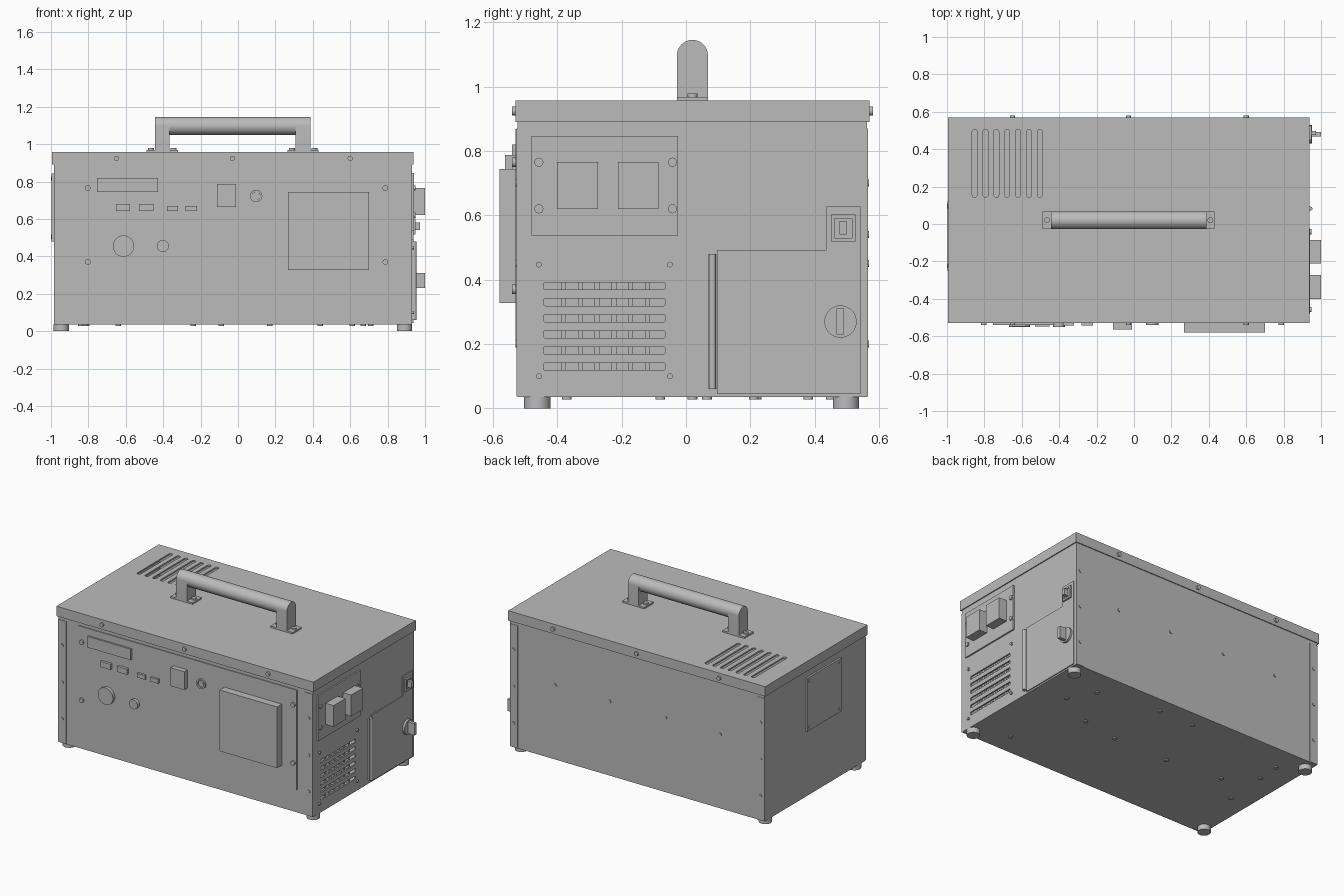
import bpy, bmesh, math
from mathutils import Matrix, Vector

cube = bpy.data.objects.get("Cube")
if cube:
    bpy.data.objects.remove(cube, do_unlink=True)

grey = bpy.data.materials.new("plain grey")
grey.use_nodes = True
grey.diffuse_color = (0.5, 0.5, 0.5, 1)
grey.node_tree.nodes["Principled BSDF"].inputs["Base Color"].default_value = (0.5, 0.5, 0.5, 1)

AXES = {"x": Vector((1, 0, 0)), "y": Vector((0, 1, 0)), "z": Vector((0, 0, 1))}


def finish(name, bm, smooth=False):
    bmesh.ops.recalc_face_normals(bm, faces=bm.faces)
    mesh = bpy.data.meshes.new(name)
    bm.to_mesh(mesh)
    bm.free()
    mesh.materials.append(grey)
    ob = bpy.data.objects.new(name, mesh)
    bpy.context.collection.objects.link(ob)
    if smooth:
        bpy.ops.object.select_all(action="DESELECT")
        ob.select_set(True)
        bpy.context.view_layer.objects.active = ob
        bpy.ops.object.shade_smooth_by_angle(angle=math.radians(35))
    return ob


def box(name, x, y, z, round_axis=None, radius=0.01):
    """Box from axis ranges, optionally with rounded edges along one axis."""
    bm = bmesh.new()
    bmesh.ops.create_cube(bm, size=1)
    for v in bm.verts:
        v.co = Vector([(r[0] + r[1]) / 2 + c * (r[1] - r[0]) for r, c in zip((x, y, z), v.co)])
    if round_axis:
        axis = AXES[round_axis]
        edges = [e for e in bm.edges
                 if abs((e.verts[0].co - e.verts[1].co).normalized().dot(axis)) > 0.9]
        bmesh.ops.bevel(bm, geom=edges, offset=radius, segments=4, affect="EDGES", profile=0.5)
    return finish(name, bm)


def disc(name, centre, radius, depth, axis, sides=32):
    """Cylinder whose base sits at centre and which grows by depth along the axis."""
    bm = bmesh.new()
    bmesh.ops.create_cone(bm, cap_ends=True, segments=sides, radius1=radius,
                          radius2=radius, depth=abs(depth))
    turn = AXES["z"].rotation_difference(AXES[axis]).to_matrix().to_4x4()
    shift = Matrix.Translation(Vector(centre) + AXES[axis] * depth / 2)
    bmesh.ops.transform(bm, matrix=shift @ turn, verts=bm.verts)
    return finish(name, bm, True)


def prism(name, outline, axis, start, end):
    """Extrude a closed outline along x; outline is (y, z) pairs."""
    bm = bmesh.new()
    face = bm.faces.new([bm.verts.new((start, p, q)) for p, q in outline])
    moved = bmesh.ops.extrude_face_region(bm, geom=[face])["geom"]
    bmesh.ops.translate(bm, vec=AXES[axis] * (end - start),
                        verts=[v for v in moved if isinstance(v, bmesh.types.BMVert)])
    return finish(name, bm, True)


def cut(target, cutters):
    bpy.context.view_layer.objects.active = target
    for c in cutters:
        mod = target.modifiers.new("cut", "BOOLEAN")
        mod.operation, mod.solver, mod.object = "DIFFERENCE", "EXACT", c
        bpy.ops.object.modifier_apply(modifier=mod.name)
        bpy.data.objects.remove(c, do_unlink=True)


LEFT, RIGHT, FRONT, BACK = -0.985, 0.93, -0.523, 0.562
FACE = -0.529    # outer face of the front panel

# Hollow cabinet with ventilation slots in its side
cabinet = box("cabinet", (LEFT, RIGHT), (FRONT, BACK), (0.035, 0.94))
cut(cabinet, [box("cavity", (LEFT + 0.01, RIGHT - 0.01), (FRONT + 0.01, BACK - 0.01), (0.045, 1.0))])
cut(cabinet, [box("vent", (0.85, 1.0), (-0.442, -0.065), (z - 0.011, z + 0.011), "x", 0.004)
              for z in [0.13 + 0.05 * i for i in range(6)]])
for i in range(6):
    y = -0.38 + 0.052 * i
    box("vent_bar", (0.9, 0.921), (y - 0.008, y + 0.008), (0.11, 0.4))

# Overhanging lid with slots
lid = box("lid", (-0.995, 0.938), (-0.53, 0.57), (0.89, 0.957))
cut(lid, [box("lid_cavity", (-0.987, 0.931), (-0.524, 0.564), (0.8, 0.947))])
cut(lid, [box("lid_slot", (x - 0.013, x + 0.013), (0.143, 0.505), (0.92, 1.0), "z", 0.012)
          for x in [-0.852 + 0.058 * i for i in range(7)]])
for x in (-0.65, -0.03, 0.6):
    disc("lid_screw_front", (x, -0.53, 0.924), 0.014, -0.011, "y", 16)
    disc("lid_screw_back", (x, 0.57, 0.924), 0.014, 0.011, "y", 16)

# Corner flanges with their screws
for x0, x1 in ((LEFT, LEFT + 0.06), (RIGHT - 0.06, RIGHT)):
    for y, out in ((FRONT, -1), (BACK, 1)):
        box("corner_flange", (x0, x1), sorted((y, y + out * 0.003)), (0.037, 0.87))
        for z in (0.2, 0.45, 0.7):
            disc("flange_screw", ((x0 + x1) / 2, y, z), 0.011, out * 0.007, "y", 12)
for x in (-0.65, -0.24, 0.18, 0.59):
    disc("back_screw", (x, BACK, 0.54), 0.011, 0.006, "y", 12)

# Front control panel
box("front_panel", (-0.83, 0.812), (FACE, FRONT), (0.19, 0.868))
for x in (-0.803, 0.788):
    for z in (0.37, 0.765):
        disc("panel_screw", (x, FACE, z), 0.015, -0.012, "y", 16)


def front_block(name, x, z, depth):
    return box(name, x, (FACE - depth, FACE), z)


front_block("display", (-0.755, -0.428), (0.745, 0.82), 0.012)
front_block("rocker_switch", (-0.113, -0.01), (0.663, 0.787), 0.034)
front_block("control_box", (0.268, 0.7), (0.328, 0.744), 0.051)
for x in (-0.615, -0.49):
    front_block("large_button", (x - 0.038, x + 0.038), (0.642, 0.68), 0.018)
for x in (-0.35, -0.25):
    front_block("small_button", (x - 0.03, x + 0.03), (0.642, 0.67), 0.014)
disc("large_knob", (-0.612, FACE, 0.455), 0.057, -0.022, "y", 40)
disc("small_knob", (-0.402, FACE, 0.455), 0.032, -0.022, "y")
socket = disc("socket_ring", (0.097, FACE, 0.723), 0.033, -0.012, "y")
cut(socket, [disc("socket_hole", (0.097, FACE - 0.004, 0.723), 0.022, -0.03, "y")])

# Outlet plate on the side, with two outlets
box("outlet_plate", (RIGHT, 0.94), (-0.48, -0.025), (0.537, 0.846))
for y in (-0.457, -0.042):
    for z in (0.62, 0.765):
        disc("outlet_screw", (0.94, y, z), 0.014, 0.008, "x", 16)
for y in (-0.4, -0.212):
    box("outlet", (0.94, 1.0), (y, y + 0.126), (0.62, 0.765))
for y in (-0.457, -0.05):
    for z in (0.1, 0.447):
        disc("vent_screw", (RIGHT, y, z), 0.009, 0.01, "x", 12)

# Stepped side door, hinge, latch and turn knob
door = [(0.096, 0.045), (0.542, 0.045), (0.542, 0.627), (0.436, 0.627), (0.436, 0.493), (0.096, 0.493)]
prism("side_door", door, "x", RIGHT, 0.937)
disc("hinge_pin", (0.943, 0.082, 0.06), 0.011, 0.42, "z", 16)
box("hinge_leaf", (RIGHT, 0.941), (0.07, 0.093), (0.06, 0.48))
latch = box("latch_frame", (0.937, 0.948), (0.45, 0.526), (0.518, 0.602))
cut(latch, [box("latch_recess", (0.941, 1.0), (0.461, 0.515), (0.53, 0.59))])
box("latch_tab", (0.937, 0.972), (0.477, 0.498), (0.54, 0.582))
disc("turn_knob_base", (0.937, 0.48, 0.27), 0.05, 0.014, "x", 40)
box("turn_knob_grip", (0.95, 1.0), (0.468, 0.491), (0.23, 0.31))

# Cover plate on the opposite side
box("cover_plate", (-0.997, LEFT), (-0.25, 0.12), (0.48, 0.842))
for y in (-0.225, 0.095):
    for z in (0.505, 0.817):
        disc("cover_screw", (-0.997, y, z), 0.011, -0.003, "x", 12)

# Carrying handle: arched posts, round grip, screwed feet
MID, R, TOP = 0.02, 0.048, 1.097
arch = [(MID - R, 0.957), (MID + R, 0.957)]
arch += [(MID + R * math.cos(math.pi * i / 20), TOP + R * math.sin(math.pi * i / 20)) for i in range(21)]
disc("handle_grip", (-0.4, MID, TOP), R, 0.745, "x", 40)
for x0, x1 in ((-0.445, -0.365), (0.308, 0.388)):
    prism("handle_post", arch, "x", x0, x1)
    box("handle_foot", (x0 - 0.043, x1 + 0.043), (MID - R, MID + R), (0.957, 0.968))
    for x in (x0 - 0.02, x1 + 0.02):
        disc("handle_screw", (x, MID, 0.968), 0.016, 0.01, "z", 16)

# Rubber feet and screws under the base
for x in (-0.945, 0.89):
    for y in (-0.462, 0.497):
        disc("rubber_foot", (x, y, 0), 0.041, 0.036, "z")
under = [(0.61, 0.38), (0.71, 0.21), (0.44, 0.065), (0.17, 0.02), (0.17, 0.45), (-0.09, 0.45),
         (-0.24, 0.02), (-0.64, 0.065), (-0.82, 0.22), (-0.81, 0.38), (-0.84, -0.08), (0.67, -0.37)]
for x, y in under:
    disc("base_screw", (x, y, 0.028), 0.015, 0.009, "z", 16)
